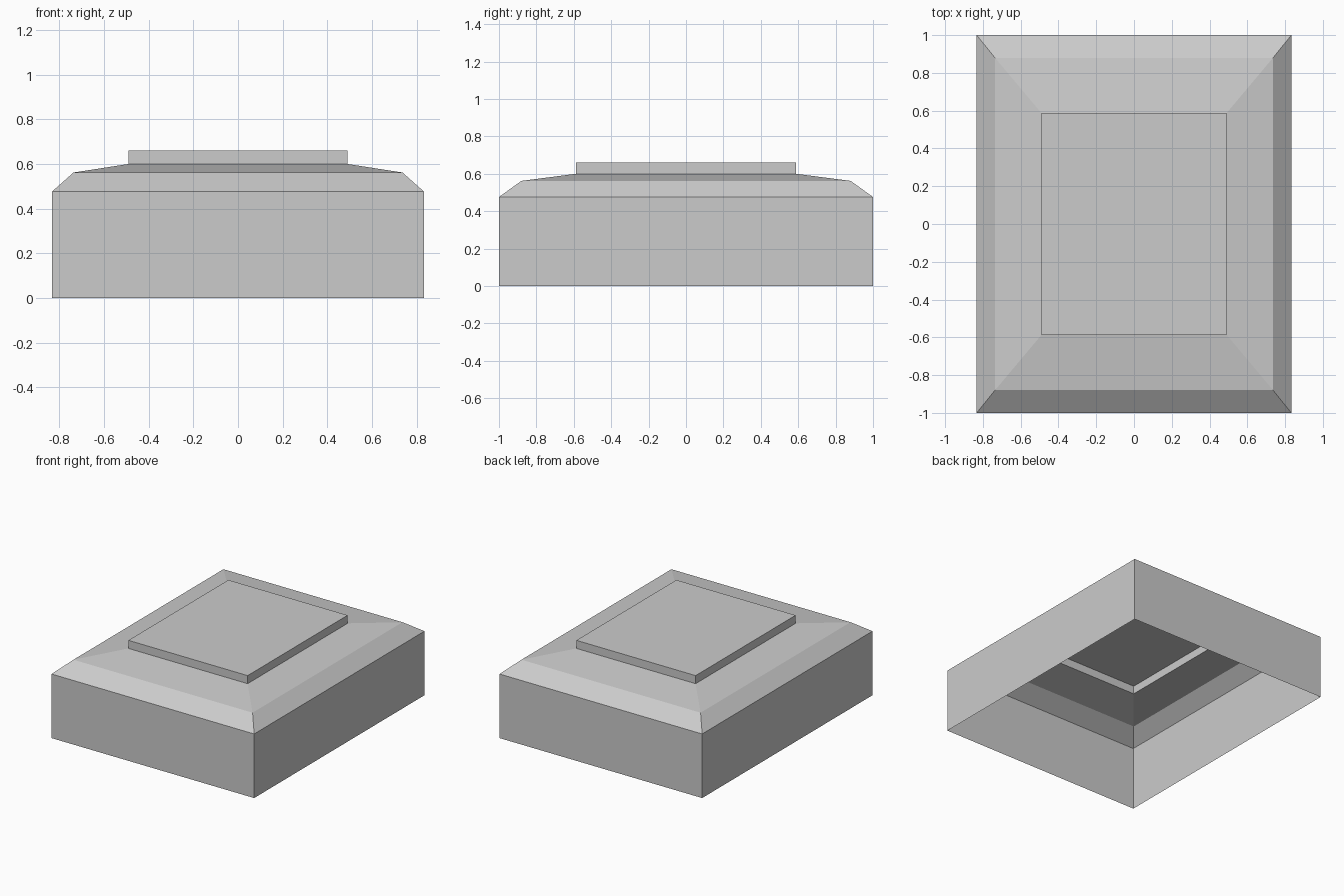
import bpy, bmesh

if "Cube" in bpy.data.objects:
    bpy.data.objects.remove(bpy.data.objects["Cube"])


def stepped_shell(name, rings):
    """Open-bottomed shell lofted through rectangular rings (half x, half y, z)."""
    bm = bmesh.new()
    loops = [[bm.verts.new((sx * hx, sy * hy, z))
              for sx, sy in ((-1, -1), (1, -1), (1, 1), (-1, 1))]
             for hx, hy, z in rings]
    for low, high in zip(loops, loops[1:]):
        for i in range(4):
            j = (i + 1) % 4
            bm.faces.new((low[i], low[j], high[j], high[i]))
    bm.faces.new(loops[-1])
    mesh = bpy.data.meshes.new(name)
    bm.to_mesh(mesh)
    bm.free()
    obj = bpy.data.objects.new(name, mesh)
    bpy.context.collection.objects.link(obj)
    return obj


# Hollow cover: straight walls, steep bevel, shallow slope, raised top panel
stepped_shell("hollow_cover", [
    (0.833, 1.0, 0.0),
    (0.833, 1.0, 0.476),
    (0.736, 0.88, 0.562),
    (0.49, 0.587, 0.60),
    (0.49, 0.587, 0.66),
])
